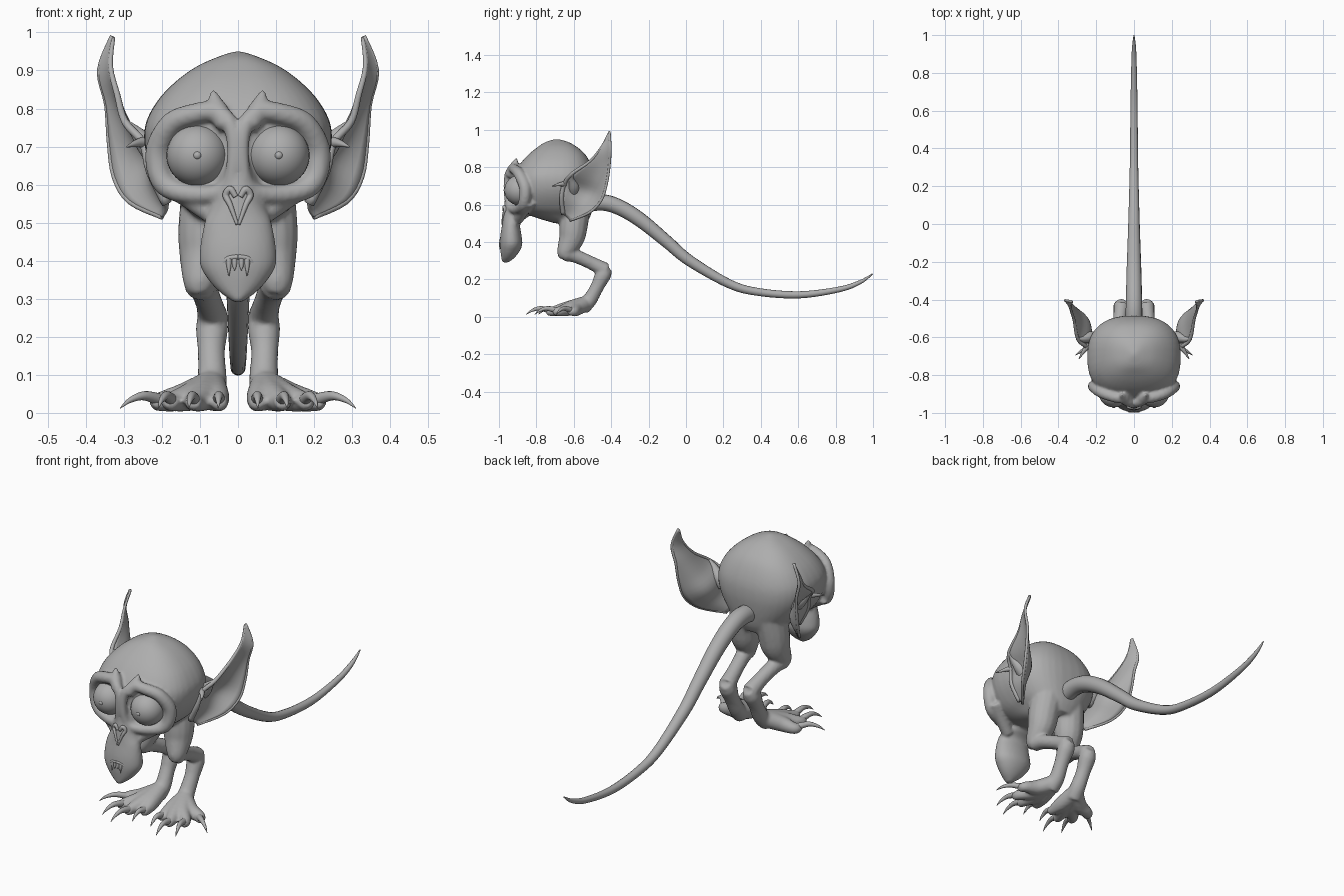
import bpy, bmesh, math
from mathutils import Vector

cube = bpy.data.objects.get("Cube")
if cube:
    bpy.data.objects.remove(cube)

# Single clay colour
GREY = (0.42, 0.42, 0.42, 1)
clay = bpy.data.materials.new("clay_grey")
clay.use_nodes = True
clay.diffuse_color = GREY
clay.node_tree.nodes["Principled BSDF"].inputs["Base Color"].default_value = GREY


def finish(bm, name):
    bmesh.ops.recalc_face_normals(bm, faces=bm.faces)
    for f in bm.faces:
        f.smooth = True
    mesh = bpy.data.meshes.new(name)
    bm.to_mesh(mesh)
    bm.free()
    mesh.materials.append(clay)
    ob = bpy.data.objects.new(name, mesh)
    bpy.context.collection.objects.link(ob)
    return ob


def spline(rows, steps):
    """Catmull-Rom interpolation of rows of numbers."""
    pts = [Vector(r) for r in rows]
    out = []
    for i in range(len(pts) - 1):
        a, b, c, d = pts[max(i - 1, 0)], pts[i], pts[i + 1], pts[min(i + 2, len(pts) - 1)]
        for k in range(steps):
            t = k / steps
            out.append(0.5 * (2 * b + (c - a) * t + (2 * a - 5 * b + 4 * c - d) * t ** 2
                              + (3 * b - a - 3 * c + d) * t ** 3))
    return out + [pts[-1]]


def skin(bm, rings):
    loops = [[bm.verts.new(p) for p in ring] for ring in rings]
    n = len(loops[0])
    for a, b in zip(loops, loops[1:]):
        for i in range(n):
            j = (i + 1) % n
            bm.faces.new((a[i], a[j], b[j], b[i]))
    bm.faces.new(loops[0])
    bm.faces.new(loops[-1])


def tube(bm, rows, side=1, sides=14, steps=6):
    """Round tube along (x, y, z, radius) rows."""
    rows = spline([(x * side, y, z, r) for x, y, z, r in rows], steps)
    pts = [r.to_3d() for r in rows]
    rings, prev, u = [], None, None
    for i, p in enumerate(pts):
        t = (pts[min(i + 1, len(pts) - 1)] - pts[max(i - 1, 0)]).normalized()
        if prev is None:
            u = t.orthogonal().normalized()
        else:
            u = prev.rotation_difference(t) @ u
        prev, v, rad = t, t.cross(u), max(rows[i][3], 0.001)
        rings.append([p + rad * (u * math.cos(a) + v * math.sin(a))
                      for a in (math.tau * k / sides for k in range(sides))])
    skin(bm, rings)


def loft(bm, rows, power, sides=40):
    """Stack of rounded sections: (z, front y, back y, half width)."""
    def bend(c):
        return math.copysign(abs(c) ** (2 / power), c)
    rings = []
    for z, yf, yb, rx in spline(rows, 4):
        angles = [math.tau * k / sides for k in range(sides)]
        rings.append([(rx * bend(math.cos(a)),
                       (yf + yb) / 2 + (yb - yf) / 2 * bend(math.sin(a)), z) for a in angles])
    skin(bm, rings)


def tube_part(name, rows, side=1, **kw):
    bm = bmesh.new()
    tube(bm, rows, side, **kw)
    return finish(bm, name)


SKULL = [(.50, -.70, -.53, .10), (.54, -.83, -.51, .14), (.58, -.90, -.50, .185),
         (.64, -.92, -.49, .225), (.70, -.925, -.485, .245), (.76, -.92, -.49, .243),
         (.82, -.885, -.51, .212), (.87, -.84, -.54, .165), (.91, -.79, -.585, .11),
         (.935, -.75, -.63, .055), (.95, -.70, -.68, .01)]
MUZZLE = [(.29, -.983, -.95, .008), (.315, -.987, -.918, .045), (.35, -.992, -.89, .078),
          (.39, -.995, -.875, .1), (.44, -.992, -.88, .099), (.50, -.982, -.885, .088),
          (.54, -.978, -.84, .076), (.60, -.972, -.80, .06), (.67, -.96, -.80, .035)]
EYE_RIM = [(.06, -.925, .795, .026), (.11, -.915, .787, .028), (.175, -.89, .76, .03),
           (.212, -.86, .685, .032), (.192, -.87, .6, .03), (.11, -.905, .574, .025),
           (.03, -.94, .59, .022), (.01, -.955, .67, .02), (.018, -.95, .755, .022),
           (.06, -.925, .795, .026)]
BROW_PEAK = [(.03, -.945, .755, .026), (.055, -.92, .80, .027), (.066, -.905, .848, .006)]
CHEEK = [(.2, -.84, .62, .035), (.13, -.87, .57, .032), (.06, -.9, .52, .03)]
THIGH = [(.06, -.585, .64, .082), (.08, -.6, .5, .077), (.087, -.612, .42, .069),
         (.1, -.645, .345, .046), (.1, -.645, .315, .028)]
SHIN = [(.1, -.645, .34, .044), (.09, -.59, .325, .037), (.075, -.5, .285, .036),
        (.066, -.43, .248, .042)]
HEEL = [(.064, -.412, .26, .026), (.068, -.44, .23, .043), (.07, -.475, .16, .036),
        (.068, -.515, .09, .039), (.075, -.555, .05, .043)]
# Toe knuckle x, y and claw tip x, y
TOES = [(.05, -.70, .052, -.79), (.115, -.735, .13, -.855),
        (.175, -.70, .21, -.81), (.205, -.62, .31, -.695)]

# Body: skull, muzzle, brows and legs fused into one skin
bm = bmesh.new()
loft(bm, SKULL, 2.5)
loft(bm, MUZZLE, 2.1)
for s in (1, -1):
    for path in (EYE_RIM, BROW_PEAK, CHEEK, THIGH, SHIN, HEEL):
        tube(bm, path, s)
    for x, y, _, _ in TOES:
        tube(bm, [(.072, -.54, .07, .042), ((x + .07) / 2, (y - .55) / 2, .043, .038),
                  (x, y + .02, .029, .026), (x, y - .01, .03, .02)], s)
body = finish(bm, "body")
fuse = body.modifiers.new("fuse", 'REMESH')
fuse.mode = 'VOXEL'
fuse.voxel_size = 0.008
fuse.use_smooth_shade = True
relax = body.modifiers.new("relax", 'SMOOTH')
relax.factor = 0.5
relax.iterations = 4

# Tail
tube_part("tail", [(0, -.56, .60, .045), (0, -.45, .612, .044), (0, -.355, .585, .042),
                   (0, -.24, .515, .039), (0, -.1, .40, .034), (0, .02, .30, .03),
                   (0, .235, .175, .024), (0, .395, .132, .021), (0, .61, .118, .019),
                   (0, .82, .147, .015), (0, .93, .185, .011), (0, .998, .23, .003)])

# Ear ribs from tip to lobe: rear edge point, front edge point, cup depth
RIBS = [(.33, -.41, .99, .328, -.412, .985, 0), (.364, -.405, .9, .335, -.45, .91, .003),
        (.345, -.41, .81, .317, -.51, .835, .012), (.338, -.425, .71, .297, -.61, .765, .045),
        (.325, -.455, .62, .25, -.65, .71, .06), (.285, -.52, .555, .23, -.665, .635, .035),
        (.20, -.62, .515, .187, -.655, .55, .005)]


def ear(name, side):
    bm = bmesh.new()
    grid = []
    for rib in spline(RIBS, 4):
        a, b = Vector(rib[:3]), Vector(rib[3:6])
        row = []
        for k in range(11):
            p = a.lerp(b, k / 10) + Vector((-.8, .6, 0)) * rib[6] * math.sin(math.pi * k / 10)
            row.append(bm.verts.new((p.x * side, p.y, p.z)))
        grid.append(row)
    for a, b in zip(grid, grid[1:]):
        for i in range(10):
            bm.faces.new((a[i], a[i + 1], b[i + 1], b[i]))
    thick = finish(bm, name).modifiers.new("thickness", 'SOLIDIFY')
    thick.thickness = 0.012
    thick.offset = 0


def ball(name, centre, radius):
    bm = bmesh.new()
    bmesh.ops.create_uvsphere(bm, u_segments=32, v_segments=20, radius=radius)
    bmesh.ops.translate(bm, verts=bm.verts, vec=centre)
    finish(bm, name)


for s, label in ((1, "left"), (-1, "right")):
    # Ears with rolled rims, an inner fold and a small front spur
    ear(label + "_ear", s)
    tube_part(label + "_ear_front_rim",
              [(*rib[3:6], .005 + .0015 * i) for i, rib in enumerate(RIBS)], s, steps=4)
    tube_part(label + "_ear_rear_rim", [(*rib[:3], .007) for rib in RIBS], s, steps=4)
    tube_part(label + "_ear_root", [(.2, -.6, .66, .03), (.235, -.6, .7, .03),
                                    (.27, -.61, .74, .016), (.297, -.608, .765, .008)], s)
    tube_part(label + "_ear_spur", [(.235, -.64, .71, .016), (.26, -.665, .71, .012),
                                    (.292, -.715, .70, .002)], s)
    # Eyes
    ball(label + "_eye", (.107 * s, -.89, .677), .081)
    ball(label + "_pupil", (.107 * s, -.963, .677), .012)
    # Nostril curl
    tube_part(label + "_nostril", [(.002, -.983, .495, .004), (.02, -.976, .545, .007),
                                   (.032, -.967, .572, .009), (.02, -.972, .588, .009),
                                   (.006, -.974, .568, .007)], s)
    # Lips and teeth
    tube_part(label + "_lip", [(0, -.992, .41, .007), (.028, -.988, .405, .007),
                               (.042, -.982, .385, .006), (.03, -.985, .372, .005)], s)
    for i, (x, drop) in enumerate(((.009, .03), (.024, .045))):
        tube_part(f"{label}_tooth_{i + 1}", [(x, -.99, .405, .008), (x, -.992, .39, .007),
                                            (x, -.997, .405 - drop, .001)], s, sides=8)
    # Claws
    for i, (x, y, tx, ty) in enumerate(TOES):
        tube_part(f"{label}_claw_{i + 1}",
                  [(x, y + .01, .034, .017), (x * .6 + tx * .4, y * .6 + ty * .4, .045, .012),
                   (x * .25 + tx * .75, y * .25 + ty * .75, .033, .007), (tx, ty, .012, .001)], s)
